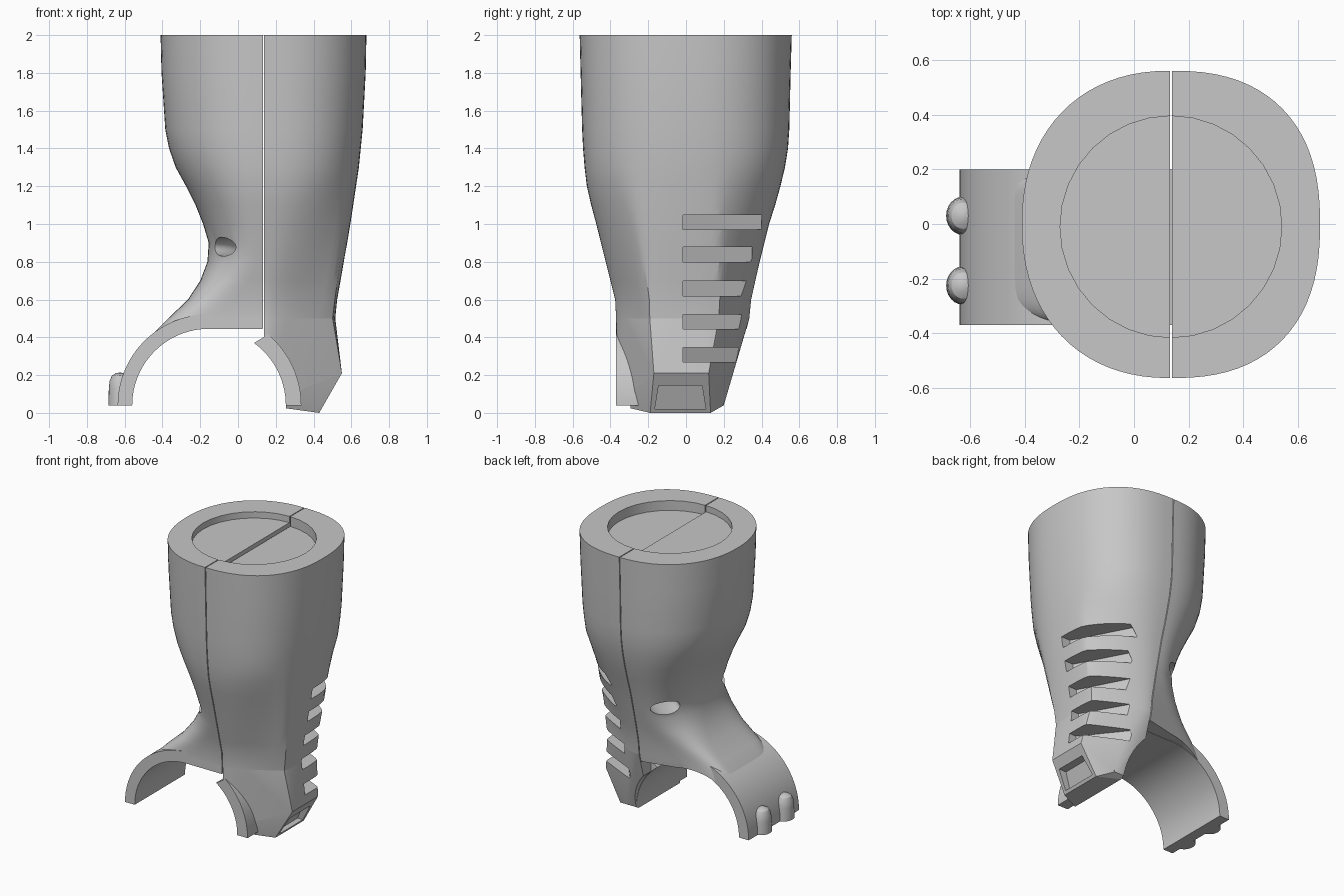
import bpy, bmesh, math
from mathutils import Vector

if "Cube" in bpy.data.objects:
    bpy.data.objects.remove(bpy.data.objects["Cube"])

grey = bpy.data.materials.new("plain grey")
grey.use_nodes = True
grey.diffuse_color = (0.57, 0.57, 0.57, 1)
grey.node_tree.nodes["Principled BSDF"].inputs["Base Color"].default_value = (0.57, 0.57, 0.57, 1)

AXIS = 0.135                  # split line between the two halves
ARCH = (-0.155, 0.04)         # centre of the arch in x and z
FRONT, BACK = -0.37, 0.2      # arch depth
# height, left x, right x, front y, back y
SECTIONS = [
    (0.38, -0.475, 0.52, -0.368, 0.31),
    (0.44, -0.43, 0.52, -0.37, 0.32), (0.5, -0.37, 0.515, -0.37, 0.335),
    (0.6, -0.265, 0.525, -0.375, 0.345), (0.7, -0.2, 0.543, -0.4, 0.367),
    (0.8, -0.162, 0.56, -0.425, 0.39), (0.9, -0.155, 0.578, -0.45, 0.415),
    (1.0, -0.185, 0.595, -0.475, 0.44), (1.1, -0.225, 0.61, -0.502, 0.472),
    (1.2, -0.275, 0.625, -0.525, 0.5), (1.3, -0.33, 0.64, -0.537, 0.524),
    (1.4, -0.365, 0.65, -0.545, 0.54), (1.5, -0.385, 0.66, -0.55, 0.547),
    (1.8, -0.405, 0.676, -0.558, 0.554), (2.0, -0.41, 0.68, -0.563, 0.56)]


def clamp(value):
    return min(max(value, 0), 1)


def make(name, bm):
    bmesh.ops.recalc_face_normals(bm, faces=bm.faces)
    mesh = bpy.data.meshes.new(name)
    bm.to_mesh(mesh)
    bm.free()
    mesh.materials.append(grey)
    ob = bpy.data.objects.new(name, mesh)
    bpy.context.collection.objects.link(ob)
    return ob


def loft(name, rings):
    bm = bmesh.new()
    rows = [[bm.verts.new(p) for p in ring] for ring in rings]
    n = len(rows[0])
    for a, b in zip(rows, rows[1:]):
        for i in range(n):
            j = (i + 1) % n
            bm.faces.new((a[i], a[j], b[j], b[i]))
    bm.faces.new(rows[0])
    bm.faces.new(rows[-1])
    return make(name, bm)


def prism(name, outline, y0, y1):
    return loft(name, [[(x, y, z) for x, z in outline] for y in (y0, y1)])


def hull(name, points):
    bm = bmesh.new()
    for p in points:
        bm.verts.new(p)
    bmesh.ops.convex_hull(bm, input=bm.verts)
    return make(name, bm)


def arc(radius, start, end, steps=24):
    angles = [math.radians(start + (end - start) * i / steps) for i in range(steps + 1)]
    return [(ARCH[0] + radius * math.cos(a), ARCH[1] + radius * math.sin(a)) for a in angles]


def cut(target, *cutters):
    for cutter in cutters:
        cutter.hide_render = True
        mod = target.modifiers.new("cut", "BOOLEAN")
        mod.operation, mod.solver, mod.object = "DIFFERENCE", "EXACT", cutter
        bpy.context.view_layer.update()
        mesh = bpy.data.meshes.new_from_object(target.evaluated_get(bpy.context.evaluated_depsgraph_get()))
        target.modifiers.clear()
        target.data = mesh


def half_ring(section, side, steps=40):
    # Rounded half outline closed along the split line; the left one squares off
    # towards the arch, the right one gains flat facets towards the foot
    z, x0, x1, y0, y1 = section
    flare = clamp((0.85 - z) / 0.35) if side < 0 else 0
    facet = 0.65 * clamp((1.3 - z) / 0.7) if side > 0 else 0
    power = 2.4 if side > 0 else 2.2 + 6 * flare ** 2
    split = AXIS + side * 0.003
    reach = (x1 - split) if side > 0 else (split - x0)
    ring = []
    for i in range(steps + 1):
        a = math.pi * (i / steps - 0.5)
        c, s = max(math.cos(a), 0) ** (2 / power), abs(math.sin(a)) ** (2 / power)
        end, corner = (y1, 0.18) if a > 0 else (y0, -0.12 - 0.14 * z)
        chord = clamp((end - s * end) / (end - corner))
        y = s * end * (1 - 0.4 * flare * c if a > 0 else 1)
        ring.append((split + side * reach * (c + (chord - c) * facet), y, z))
    return ring


# Leg halves
left_shell = loft("left_shell", [half_ring(s, -1) for s in SECTIONS])
right_shell = loft("right_shell", [half_ring(s, 1) for s in SECTIONS[2:]])

# Wedge foot under the right half
right_foot = hull("right_foot", half_ring(SECTIONS[2], 1) + [
    (0.55, -0.17, 0.21), (0.55, 0.12, 0.21), (0.43, -0.19, 0), (0.43, 0.13, 0),
    (0.37, -0.2, 0.04), (0.37, 0.15, 0.04), (0.34, -0.24, 0.04), (0.33, 0.2, 0.04),
    (0.14, -0.36, 0.04), (0.14, 0.2, 0.04), (0.14, -0.365, 0.38), (0.14, 0.3, 0.38)])

# Arch collar on the left half, lip on the right half
collar_outline = arc(0.405, 180, 90) + [(0.13, 0.445), (0.13, 0.565), (-0.1, 0.545)] + arc(0.482, 105, 180)
collar = prism("arch_collar", collar_outline, FRONT, BACK)
lip = prism("right_lip", arc(0.408, 0, 54) + arc(0.49, 50, 0), FRONT, BACK)

# Arch opening, flat underside and top recesses
arch_cutter = prism("arch_cutter", arc(0.41, 0, 360, 96)[:-1], -1, 1)
underside = prism("underside_cutter", [(-0.155, 0.1), (0.3, 0.1), (0.3, 0.447), (-0.155, 0.447)], -1, 1)
cut(left_shell, arch_cutter, underside)
cut(right_foot, arch_cutter)
helpers = [arch_cutter, underside]
for shell, depth in ((left_shell, 0.045), (right_shell, 0.07)):
    bm = bmesh.new()
    bmesh.ops.create_cone(bm, cap_ends=True, segments=32, radius1=0.405, radius2=0.405, depth=2 * depth)
    bmesh.ops.translate(bm, verts=bm.verts, vec=(AXIS, -0.01, 2))
    recess = make("recess_cutter", bm)
    cut(shell, recess)
    helpers.append(recess)

# Curved flat tunnel through the neck
hub = Vector((-0.4, 0, 0.88))
rings = []
for i in range(33):
    a = math.radians(-85 + 170 * i / 32)
    rings.append([hub + Vector((math.cos(a) * (0.53 + 0.1 * math.cos(t)),
                                math.sin(a) * (0.41 + 0.1 * math.cos(t)), 0.05 * math.sin(t)))
                  for t in (math.tau * k / 24 for k in range(24))])
tunnel = loft("tunnel_cutter", rings)
cut(left_shell, tunnel)
helpers.append(tunnel)

# Row of flat-floored slots around the back right corner: height, back end, floor x at each end
for z, end, x0, x1 in ((0.27, 0.275, 0.48, 0.25), (0.445, 0.3, 0.46, 0.28), (0.62, 0.32, 0.475, 0.3),
                       (0.8, 0.35, 0.505, 0.31), (0.97, 0.4, 0.53, 0.31)):
    slot = hull("slot_cutter", [(x, y, h) for h in (z, z + 0.077)
                                for x, y in ((x0, -0.015), (0.8, -0.015), (0.8, end), (x1, end))])
    for target, meets in ((right_foot, z < 0.5), (right_shell, z > 0.44)):
        if meets:
            cut(target, slot)
    helpers.append(slot)

# Pocket in the sloping toe
pocket = hull("pocket_cutter", [(x + dx, y, z) for x, z, w in ((0.4, 0.02, 0.135), (0.455, 0.145, 0.115))
                                for dx in (0, 0.2) for y in (-0.03 - w, -0.03 + w)])
cut(right_foot, pocket)
helpers.append(pocket)

# Two rounded studs on the collar
studs = []
for name, y in (("back_stud", 0.03), ("front_stud", -0.225)):
    profile = [(0.07, 0.04), (0.067, 0.13), (0.062, 0.17), (0.048, 0.197), (0.025, 0.21), (0.005, 0.213)]
    studs.append(loft(name, [[(-0.625 + r * 0.88 * math.cos(t), y + r * math.sin(t), z)
                              for t in (math.tau * k / 24 for k in range(24))] for r, z in profile]))

for helper in helpers:
    bpy.data.objects.remove(helper)

# Smooth shading with sharp edges kept
bpy.ops.object.select_all(action="DESELECT")
for ob in [left_shell, right_shell, right_foot, collar, lip] + studs:
    ob.select_set(True)
    bpy.context.view_layer.objects.active = ob
bpy.ops.object.shade_smooth_by_angle(angle=math.radians(30))
